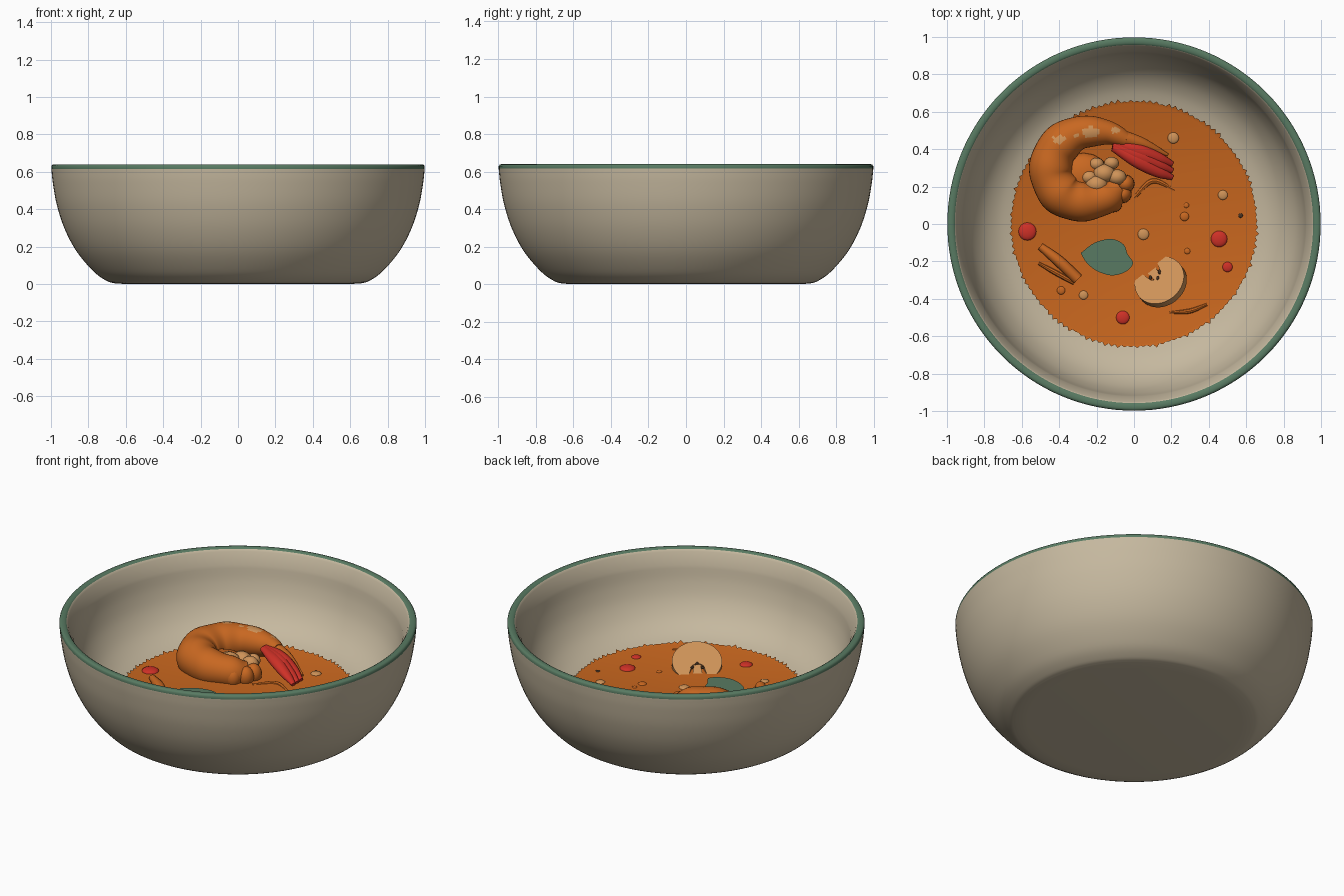
import bpy, bmesh, math, random
from math import sin, cos, pi, radians
from mathutils import Vector, Matrix

random.seed(4)
if "Cube" in bpy.data.objects:
    bpy.data.objects.remove(bpy.data.objects["Cube"], do_unlink=True)

SOUP_Z = 0.192


def material(name, rgb):
    m = bpy.data.materials.new(name)
    m.use_nodes = True
    m.diffuse_color = (*rgb, 1)
    node = next(n for n in m.node_tree.nodes if n.type == "BSDF_PRINCIPLED")
    node.inputs["Base Color"].default_value = (*rgb, 1)
    return m


cream = material("cream_glaze", (0.56, 0.48, 0.345))
green = material("muted_green", (0.098, 0.195, 0.122))
broth = material("orange_broth", (0.57, 0.132, 0.013))
shell = material("shrimp_orange", (0.58, 0.137, 0.015))
red = material("chili_red", (0.62, 0.03, 0.02))
tan = material("pale_tan", (0.62, 0.29, 0.098))
dark = material("dark_brown", (0.061, 0.032, 0.017))


def finish(name, bm, mats, rule=None, angle=40):
    """Turn a bmesh into a smooth-shaded object; rule picks each face's material."""
    bmesh.ops.recalc_face_normals(bm, faces=bm.faces)
    for f in bm.faces:
        f.smooth = True
        if rule:
            f.material_index = rule(f)
    me = bpy.data.meshes.new(name)
    bm.to_mesh(me)
    bm.free()
    for m in mats:
        me.materials.append(m)
    me.set_sharp_from_angle(angle=radians(angle))
    ob = bpy.data.objects.new(name, me)
    bpy.context.collection.objects.link(ob)


def smooth_path(points, n):
    """Catmull-Rom curve through points of any dimension."""
    p = [Vector(q) for q in points]
    p = [p[0] * 2 - p[1]] + p + [p[-1] * 2 - p[-2]]
    out = []
    for a, b, c, d in zip(p, p[1:], p[2:], p[3:]):
        for i in range(n):
            t = i / n
            out.append((b * 2 + (c - a) * t + (a * 2 - b * 5 + c * 4 - d) * t * t
                        + (b * 3 - a - c * 3 + d) * t ** 3) * 0.5)
    return out + [p[-2]]


def lathe(name, profile, mats, rule=None, steps=128):
    bm = bmesh.new()
    vs = [bm.verts.new((r, 0, z)) for r, z in profile]
    es = [bm.edges.new(pair) for pair in zip(vs, vs[1:])]
    bmesh.ops.spin(bm, geom=vs + es, cent=(0, 0, 0), axis=(0, 0, 1),
                   angle=2 * pi, steps=steps, use_duplicate=False)
    bmesh.ops.remove_doubles(bm, verts=bm.verts, dist=0.0005)
    finish(name, bm, mats, rule)


def tube(name, points, mats, rule=None, sides=20, n=8, ridges=0, flat=1.0):
    """Sweep an ellipse along (x, y, height above broth, radius) points, with optional ridges."""
    path = smooth_path(points, n)
    bm = bmesh.new()
    rings = []
    for i, q in enumerate(path):
        t = (path[min(i + 1, len(path) - 1)] - path[max(i - 1, 0)]).to_3d().normalized()
        side = t.cross(Vector((0, 0, 1))).normalized()
        up = side.cross(t)
        r = q[3] * (1 + 0.025 * sin(2 * pi * ridges * i / len(path)))
        centre = q.to_3d() + Vector((0, 0, SOUP_Z))
        rings.append([bm.verts.new(centre + side * r * cos(a) + up * r * flat * sin(a))
                      for a in (2 * pi * k / sides for k in range(sides))])
    for a, b in zip(rings, rings[1:]):
        for k in range(sides):
            j = (k + 1) % sides
            bm.faces.new((a[k], a[j], b[j], b[k]))
    bm.faces.new(rings[0])
    bm.faces.new(rings[-1])
    finish(name, bm, mats, rule)


def blob(name, x, y, height, size, mat):
    """Ellipsoid centred at a height above the broth."""
    bm = bmesh.new()
    bmesh.ops.create_uvsphere(bm, u_segments=16, v_segments=10, radius=1)
    bmesh.ops.scale(bm, vec=size, verts=bm.verts)
    bmesh.ops.translate(bm, vec=(x, y, SOUP_Z + height), verts=bm.verts)
    finish(name, bm, [mat])


def plate(name, outline, thickness, mat, matrix):
    """Extruded flat outline, placed by a matrix."""
    bm = bmesh.new()
    face = bm.faces.new([bm.verts.new((x, y, 0)) for x, y in outline])
    ext = bmesh.ops.extrude_face_region(bm, geom=[face])["geom"]
    bmesh.ops.translate(bm, vec=(0, 0, -thickness),
                        verts=[g for g in ext if isinstance(g, bmesh.types.BMVert)])
    bmesh.ops.transform(bm, matrix=matrix, verts=bm.verts)
    finish(name, bm, [mat])


# Bowl: outer wall, rounded rim, inner lip and thick inner wall
outer = smooth_path([(0.66, 0.004), (0.7, 0.016), (0.77, 0.065), (0.86, 0.17), (0.925, 0.29),
                     (0.968, 0.42), (0.99, 0.54), (0.998, 0.616)], 5)
rim = [(0.998, 0.629), (0.993, 0.637), (0.985, 0.64), (0.968, 0.64), (0.958, 0.634), (0.95, 0.622)]
inner = smooth_path([(0.922, 0.552), (0.902, 0.455), (0.867, 0.362), (0.81, 0.28), (0.74, 0.224),
                     (0.66, 0.19), (0.55, 0.16), (0.4, 0.14)], 5)
profile = [(0, 0), (0.6, 0)] + [tuple(p) for p in outer] + rim + [tuple(p) for p in inner] + [(0, 0.13)]


def rim_rule(f):
    c = f.calc_center_median()
    return int(c.z > 0.617 and c.xy.length > 0.956)


lathe("bowl", profile, [cream, green], rim_rule)

# Broth with a ragged edge that clings to the wall
bm = bmesh.new()
count = 240
mid, edge = [], []
for i in range(count):
    a = 2 * pi * i / count
    r = 0.652 + (random.uniform(0.004, 0.02) if i % 2 else 0)
    mid.append(bm.verts.new((0.64 * cos(a), 0.64 * sin(a), SOUP_Z)))
    edge.append(bm.verts.new((r * cos(a), r * sin(a), SOUP_Z + 0.004 + (r - 0.652) * 0.5)))
for i in range(count):
    j = (i + 1) % count
    bm.faces.new((mid[i], mid[j], edge[j], edge[i]))
bm.faces.new(mid)
finish("broth_surface", bm, [broth])

# Curled shrimp body with pale patches on its back
patches = [(-0.23, 0.49, 0.045), (-0.4, 0.45, 0.035), (-0.1, 0.5, 0.025), (-0.31, 0.47, 0.015)]


def patch_rule(f):
    c = f.calc_center_median()
    return int(c.z > SOUP_Z + 0.08 and
               any(math.hypot(c.x - x, (c.y - y) * 1.5) < r for x, y, r in patches))


tube("shrimp_body", [(-0.04, 0.45, 0.075, 0.04), (-0.15, 0.49, 0.07, 0.068), (-0.3, 0.485, 0.06, 0.092),
                     (-0.41, 0.405, 0.05, 0.11), (-0.445, 0.275, 0.045, 0.114),
                     (-0.385, 0.16, 0.045, 0.115), (-0.275, 0.12, 0.04, 0.105),
                     (-0.15, 0.145, 0.035, 0.09), (-0.085, 0.2, 0.025, 0.065)],
     [shell, tan], patch_rule, sides=32, n=14, ridges=7)
tube("shrimp_tail_spike", [(-0.1, 0.47, 0.08, 0.045), (0.04, 0.43, 0.055, 0.033),
                           (0.18, 0.37, 0.015, 0.008)], [shell])

# Tail fan: three red fins
for i, s in enumerate((-1, 0, 1)):
    tube(f"tail_fin_{i + 1}", [(-0.11, 0.425 + 0.012 * s, 0.085, 0.025),
                               (0.02, 0.365 + 0.028 * s, 0.075, 0.038),
                               (0.13, 0.315 + 0.036 * s, 0.045, 0.031),
                               (0.205, 0.285 + 0.036 * s, 0.012, 0.014)], [red], sides=14, flat=0.75)

# Pale flesh and lumps inside the curl
blob("curl_filling", -0.27, 0.26, 0.01, (0.14, 0.12, 0.07), shell)
for i, (x, y, r) in enumerate([(-0.2, 0.21, 0.062), (-0.16, 0.27, 0.06), (-0.12, 0.325, 0.04),
                               (-0.09, 0.25, 0.05), (-0.24, 0.25, 0.045), (-0.2, 0.32, 0.04)]):
    blob(f"shrimp_flesh_{i + 1}", x, y, 0.06 - 0.006 * (i % 3), (r, r * 0.85, r * 0.9), tan)
for i, (x, y) in enumerate([(-0.06, 0.16), (-0.045, 0.215), (-0.11, 0.11)]):
    blob(f"shrimp_head_lump_{i + 1}", x, y, 0.025, (0.048, 0.048, 0.06), shell)

# Tilted mushroom slice with a notch around its stem
arc = [radians(115 + 310 * i / 40) for i in range(41)]
cap = [(0.14 * cos(a), 0.135 * sin(a)) for a in arc] + [(0.03, 0.03), (0, 0.01), (-0.035, 0.03)]
tilt = Matrix.Translation((0.135, -0.3, SOUP_Z + 0.045)) @ Matrix.Rotation(radians(38), 4, "Z") \
    @ Matrix.Rotation(radians(-30), 4, "X")
plate("mushroom_slice", cap, 0.05, tan, tilt)
stem = [(-0.02, 0.02), (0.02, 0.02), (0.03, 0.11), (-0.03, 0.11)]
plate("mushroom_stem", stem, 0.03, tan, tilt @ Matrix.Translation((0, 0, -0.006)))
for i, (x, y) in enumerate([(-0.03, 0.045), (0.028, 0.04), (0, 0.015)]):
    p = tilt @ Vector((x, y, 0))
    blob(f"mushroom_gill_{i + 1}", p.x, p.y, p.z - SOUP_Z, (0.008, 0.012, 0.006), dark)

# Herb leaf floating on the broth
leaf = [(-0.285, -0.155), (-0.21, -0.1), (-0.12, -0.08), (-0.055, -0.11), (-0.035, -0.16), (-0.005, -0.21),
        (-0.045, -0.255), (-0.12, -0.275), (-0.2, -0.25), (-0.255, -0.205)]
leaf = [tuple(p) for p in smooth_path(leaf + leaf[:1], 4)][:-1]
plate("herb_leaf", leaf, 0.009, green, Matrix.Translation((0, 0, SOUP_Z + 0.012)))

# Spice sticks and strands
tube("spice_stick", [(-0.5, -0.12, 0.005, 0.02), (-0.4, -0.2, 0.012, 0.03), (-0.3, -0.295, 0.01, 0.03)],
     [shell], sides=10)
tube("spice_splinter", [(-0.51, -0.21, 0, 0.008), (-0.42, -0.26, 0.002, 0.014),
                        (-0.32, -0.315, 0, 0.012)], [broth], sides=8)
tube("strand", [(0.19, -0.475, -0.002, 0.008), (0.3, -0.465, 0, 0.013), (0.39, -0.43, -0.002, 0.008)],
     [broth], sides=8)
tube("broth_ripple", [(0.0, 0.14, -0.006, 0.01), (0.1, 0.23, -0.006, 0.016), (0.22, 0.18, -0.006, 0.008)],
     [broth], sides=8)

# Chili slices and small floating bits
bits = {"chili_bit": (red, [(-0.57, -0.04, 0.048), (0.455, -0.08, 0.044), (0.5, -0.23, 0.027),
                            (-0.06, -0.5, 0.036)]),
        "garlic_bit": (tan, [(0.21, 0.46, 0.03), (0.05, -0.055, 0.03), (0.475, 0.155, 0.026),
                             (-0.27, -0.38, 0.024)]),
        "spice_bit": (shell, [(0.27, 0.04, 0.024), (0.285, -0.145, 0.016), (-0.39, -0.355, 0.022),
                              (0.28, 0.1, 0.014)]),
        "pepper_bit": (dark, [(0.57, 0.045, 0.012)])}
for name, (mat, spots) in bits.items():
    for i, (x, y, r) in enumerate(spots):
        blob(f"{name}_{i + 1}", x, y, 0, (r, r, r * 0.35), mat)
